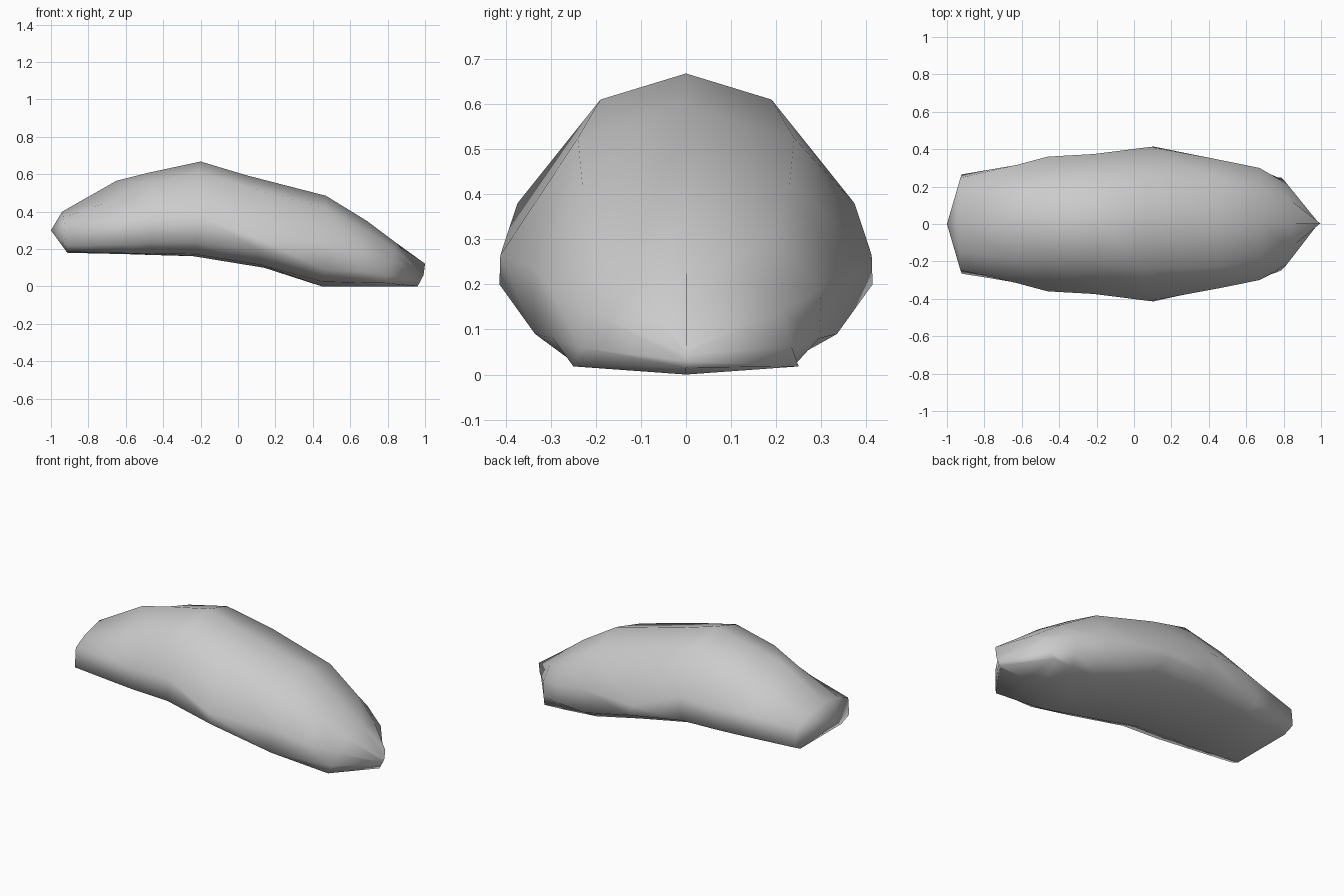
import bpy, bmesh

if "Cube" in bpy.data.objects:
    bpy.data.objects.remove(bpy.data.objects["Cube"])

# Half cross-sections: bottom x, top x, then (y, z) from bottom centre to top centre
sections = [
    (-0.91, -0.94, [(0, .18), (.20, .185), (.265, .218), (.247, .33), (.15, .37), (0, .40)]),
    (-0.60, -0.65, [(0, .173), (.22, .178), (.315, .225), (.315, .36), (.18, .47), (0, .565)]),
    (-0.45, -0.47, [(0, .168), (.22, .175), (.35, .235), (.36, .37), (.19, .55), (0, .61)]),
    (-0.24, -0.20, [(0, .162), (.23, .172), (.363, .235), (.374, .38), (.19, .61), (0, .668)]),
    (0.14, 0.05, [(0, .10), (.26, .115), (.414, .20), (.412, .265), (.24, .525), (0, .593)]),
    (0.45, 0.47, [(0, 0), (.22, .025), (.335, .09), (.342, .24), (.23, .42), (0, .485)]),
    (0.64, 0.69, [(0, 0), (.24, .02), (.295, .08), (.30, .19), (.19, .30), (0, .35)]),
    (0.77, 0.85, [(0, 0), (.25, .018), (.235, .06), (.215, .14), (.13, .20), (0, .23)]),
    (0.96, 1.00, [(0, 0), (0, .015), (0, .03), (0, .045), (0, .06), (0, .122)]),
]

# Body: mirrored rings lofted along x, the last one closing to a nose edge
bm = bmesh.new()
rings = []
for xb, xt, half in sections:
    n = len(half) - 1
    pts = [(xb + (xt - xb) * i / n, y, z) for i, (y, z) in enumerate(half)]
    pts += [(x, -y, z) for x, y, z in pts[-2:0:-1]]
    rings.append([bm.verts.new(p) for p in pts])

count = len(rings[0])
for a, b in zip(rings, rings[1:]):
    for i in range(count):
        j = (i + 1) % count
        bm.faces.new((a[i], b[i], b[j], a[j]))

# Pointed rear end
rear = bm.verts.new((-1, 0, .30))
for i in range(count):
    bm.faces.new((rear, rings[0][i], rings[0][(i + 1) % count]))

bmesh.ops.remove_doubles(bm, verts=bm.verts, dist=0.001)
bmesh.ops.recalc_face_normals(bm, faces=bm.faces)
for f in bm.faces:
    f.smooth = True
mesh = bpy.data.meshes.new("curved_body")
bm.to_mesh(mesh)
bm.free()
body = bpy.data.objects.new("curved_body", mesh)
bpy.context.collection.objects.link(body)
